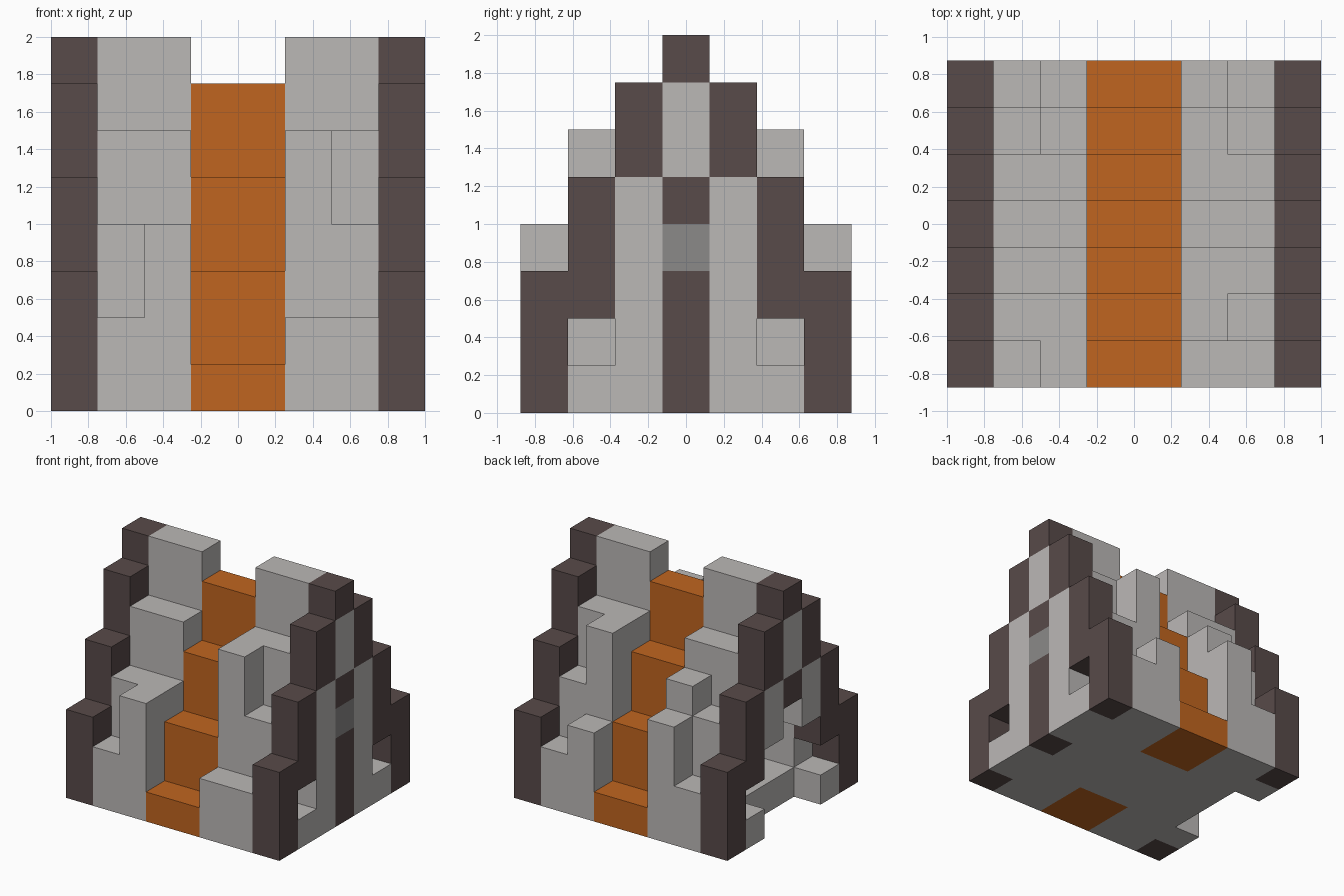
import bpy
import bmesh
from math import radians
from mathutils import Vector

old = bpy.data.objects.get("Cube")
if old:
    bpy.data.objects.remove(old, do_unlink=True)

CELL = 0.25
COLS, ROWS = 8, 7          # blocks along x and y
cells = {}                 # (column, row, level) -> part name


def material(name, color):
    mat = bpy.data.materials.new(name)
    mat.use_nodes = True
    mat.diffuse_color = (*color, 1)
    bsdf = mat.node_tree.nodes["Principled BSDF"]
    bsdf.inputs["Base Color"].default_value = (*color, 1)
    bsdf.inputs["Roughness"].default_value = 0.9
    return mat


def fill(part, cols, rows, levels):
    """Fill a box of blocks with a part; None carves it away."""
    for c in cols:
        for r in rows:
            for z in levels:
                cells.pop((c, r, z), None)
                if part:
                    cells[c, r, z] = part


def build(part, mat):
    """Skin the exposed sides of one part's blocks."""
    bm = bmesh.new()
    for cell, owner in cells.items():
        if owner != part:
            continue
        center = Vector(cell) + Vector((0.5 - COLS / 2, 0.5 - ROWS / 2, 0.5))
        for axis in range(3):
            for sign in (-1, 1):
                n = Vector((0, 0, 0))
                n[axis] = sign
                if tuple(int(a + b) for a, b in zip(cell, n)) in cells:
                    continue
                u = Vector((0, 0, 0))
                u[(axis + 1) % 3] = 0.5
                v = n.cross(u)
                mid = center + n / 2
                corners = (mid - u - v, mid + u - v, mid + u + v, mid - u + v)
                bm.faces.new([bm.verts.new(p * CELL) for p in corners])
    bmesh.ops.remove_doubles(bm, verts=bm.verts, dist=0.001)
    bmesh.ops.dissolve_limit(bm, angle_limit=radians(1), verts=bm.verts, edges=bm.edges)
    mesh = bpy.data.meshes.new(part)
    bm.to_mesh(mesh)
    bm.free()
    mesh.materials.append(mat)
    obj = bpy.data.objects.new(part, mesh)
    bpy.context.collection.objects.link(obj)


# Stone roof slopes: heights per column, listed front to back
SLOPES = {
    1: (2, 4, 6, 8, 6, 4, 2),
    2: (4, 4, 6, 8, 6, 5, 4),
    5: (2, 6, 6, 8, 6, 6, 3),
    6: (2, 4, 6, 8, 6, 4, 2),
}
for col, heights in SLOPES.items():
    for row, height in enumerate(heights):
        fill("stone_roof", [col], [row], range(height))

# Central stairs over a stone floor
for row, height in enumerate((1, 3, 5, 7, 5, 3, 1)):
    fill("center_stairs", (3, 4), [row], range(height))
fill("stone_roof", (3, 4), (2, 3, 4), [0])

# Gable walls: dark stepped frame with stone infill
for col in (0, COLS - 1):
    for row, height in enumerate((3, 5, 7, 8, 7, 5, 3)):
        fill("gable_frame", [col], [row], range(height))
    fill("gable_infill", [col], (1, 5), [0])
    fill("gable_infill", [col], (2, 4), range(5))
    fill("gable_infill", [col], [3], (5, 6))
    fill(None, [col], (1, 5), [1])            # side windows
fill("gable_keystone", [COLS - 1], [3], [3])

# Arched opening and the room behind it
fill(None, [0], (2, 3, 4), range(3))
fill(None, [0], [3], [3])
fill(None, range(1, COLS - 1), (2, 3, 4), (1, 2))

stone = material("light_stone", (0.497, 0.479, 0.468))
dark = material("dark_brown", (0.098, 0.069, 0.067))
orange = material("orange", (0.527, 0.130, 0.014))
grey = material("mid_grey", (0.258, 0.254, 0.250))

build("stone_roof", stone)
build("gable_infill", stone)
build("gable_frame", dark)
build("center_stairs", orange)
build("gable_keystone", grey)
